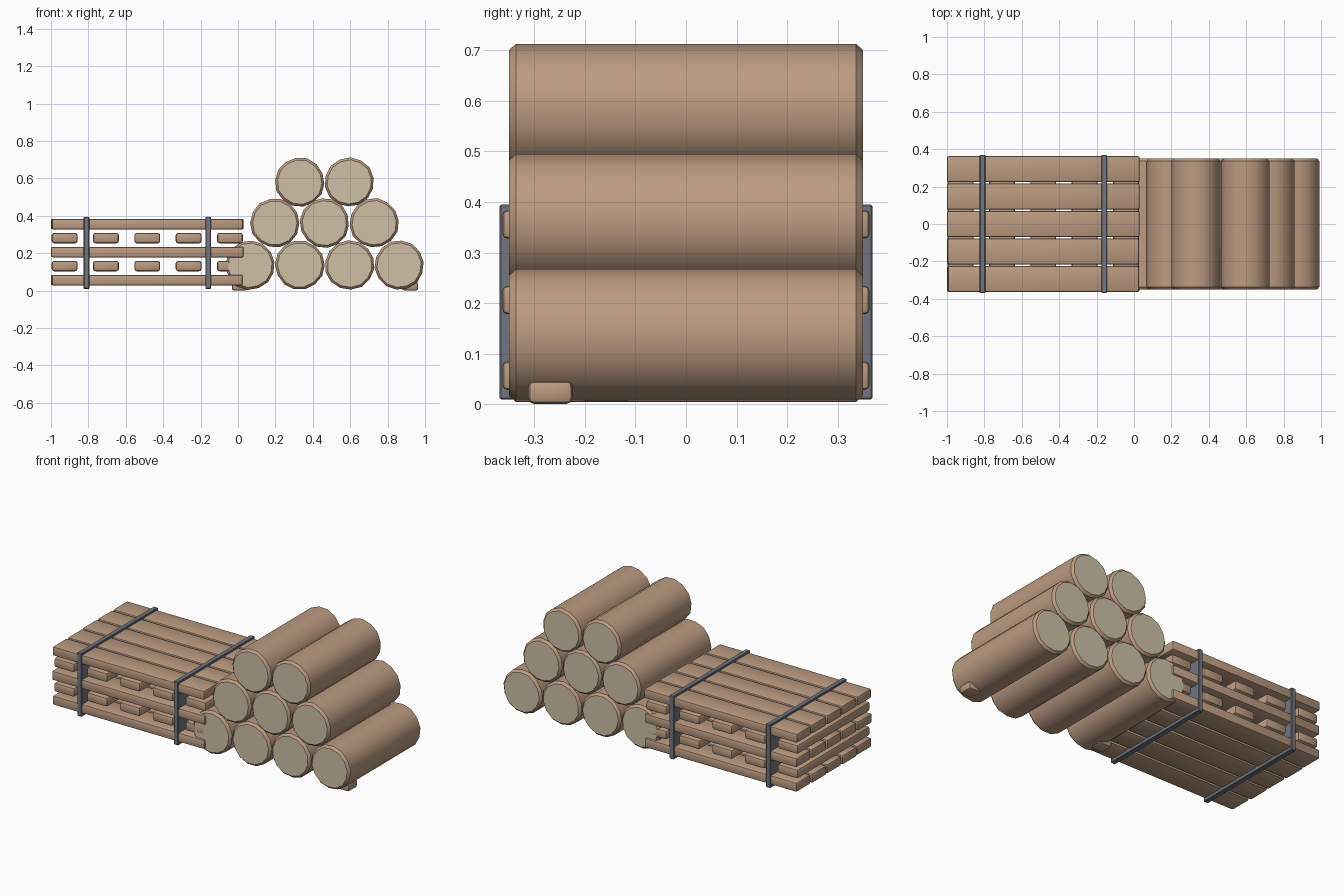
import bpy, bmesh, math, random
from mathutils import Matrix

random.seed(4)
cube = bpy.data.objects.get("Cube")
if cube:
    bpy.data.objects.remove(cube, do_unlink=True)


def material(name, rgb):
    m = bpy.data.materials.new(name)
    m.use_nodes = True
    m.diffuse_color = (*rgb, 1)
    m.node_tree.nodes["Principled BSDF"].inputs["Base Color"].default_value = (*rgb, 1)
    return m


wood = material("brown wood", (0.50, 0.33, 0.22))
cut_wood = material("pale cut wood", (0.62, 0.53, 0.38))
metal = material("grey metal", (0.17, 0.18, 0.22))


def finish(bm, name, mats):
    mesh = bpy.data.meshes.new(name)
    bm.to_mesh(mesh)
    bm.free()
    obj = bpy.data.objects.new(name, mesh)
    bpy.context.collection.objects.link(obj)
    for m in mats:
        mesh.materials.append(m)
    bpy.ops.object.select_all(action='DESELECT')
    obj.select_set(True)
    bpy.context.view_layer.objects.active = obj
    bpy.ops.object.shade_smooth_by_angle(angle=math.radians(35))
    return obj


def block(name, center, size, mat, bevel, segments=2):
    """Box with rounded edges."""
    bm = bmesh.new()
    bmesh.ops.create_cube(bm, size=1, matrix=Matrix.Translation(center) @ Matrix.Diagonal((*size, 1)))
    bmesh.ops.bevel(bm, geom=bm.edges[:], offset=bevel, segments=segments,
                    profile=0.5, affect='EDGES')
    return finish(bm, name, [mat])


def log(name, x, z):
    """Slightly irregular log along y, with bark chamfers and pale cut ends."""
    sides = 14
    turn = random.uniform(0, math.tau)
    wobble = [random.uniform(0.985, 1.015) for _ in range(sides)]
    bm = bmesh.new()
    rings = []
    for y, r in ((-0.35, 0.119), (-0.336, 0.132), (0.336, 0.132), (0.35, 0.119)):
        ring = []
        for i, w in enumerate(wobble):
            a = turn + math.tau * i / sides
            ring.append(bm.verts.new((x + r * w * math.cos(a), y, z + r * w * math.sin(a))))
        rings.append(ring)
    for low, high in zip(rings, rings[1:]):
        for i in range(sides):
            j = (i + 1) % sides
            bm.faces.new((low[i], low[j], high[j], high[i]))
    for ring in (rings[0], rings[-1]):
        bm.faces.new(ring).material_index = 1
    bmesh.ops.recalc_face_normals(bm, faces=bm.faces[:])
    return finish(bm, name, [wood, cut_wood])


# Log pile: rows of four, three and two
for row, (count, start, z) in enumerate(((4, 0.065, 0.137), (3, 0.197, 0.362), (2, 0.330, 0.581))):
    for i in range(count):
        log(f"log_{row + 1}_{i + 1}", start + 0.2655 * i, z)

# Chocks that hold the bottom row
for side, x in (("right", 0.01), ("left", 0.92)):
    block(f"chock_{side}", (x, -0.268, 0.024), (0.085, 0.088, 0.046), wood, 0.012)

# Plank stack: long layers alternating with crosswise layers
for layer in range(5):
    z = 0.057 + 0.0747 * layer
    for i in range(5):
        if layer % 2 == 0:
            length = 1.026 + random.uniform(-0.006, 0.006)
            block(f"long_plank_{layer + 1}_{i + 1}", (-0.485, 0.147 * (i - 2), z),
                  (length, 0.137, 0.056), wood, 0.009)
        else:
            block(f"cross_plank_{layer + 1}_{i + 1}", (-0.485 + 0.221 * (i - 2), 0, z),
                  (0.138, 0.70, 0.056), wood, 0.013)

# Metal bands around the stack
for side, x in (("right", -0.81), ("left", -0.16)):
    block(f"band_{side}", (x, 0, 0.2025), (0.03, 0.736, 0.385), metal, 0.003, 1)
